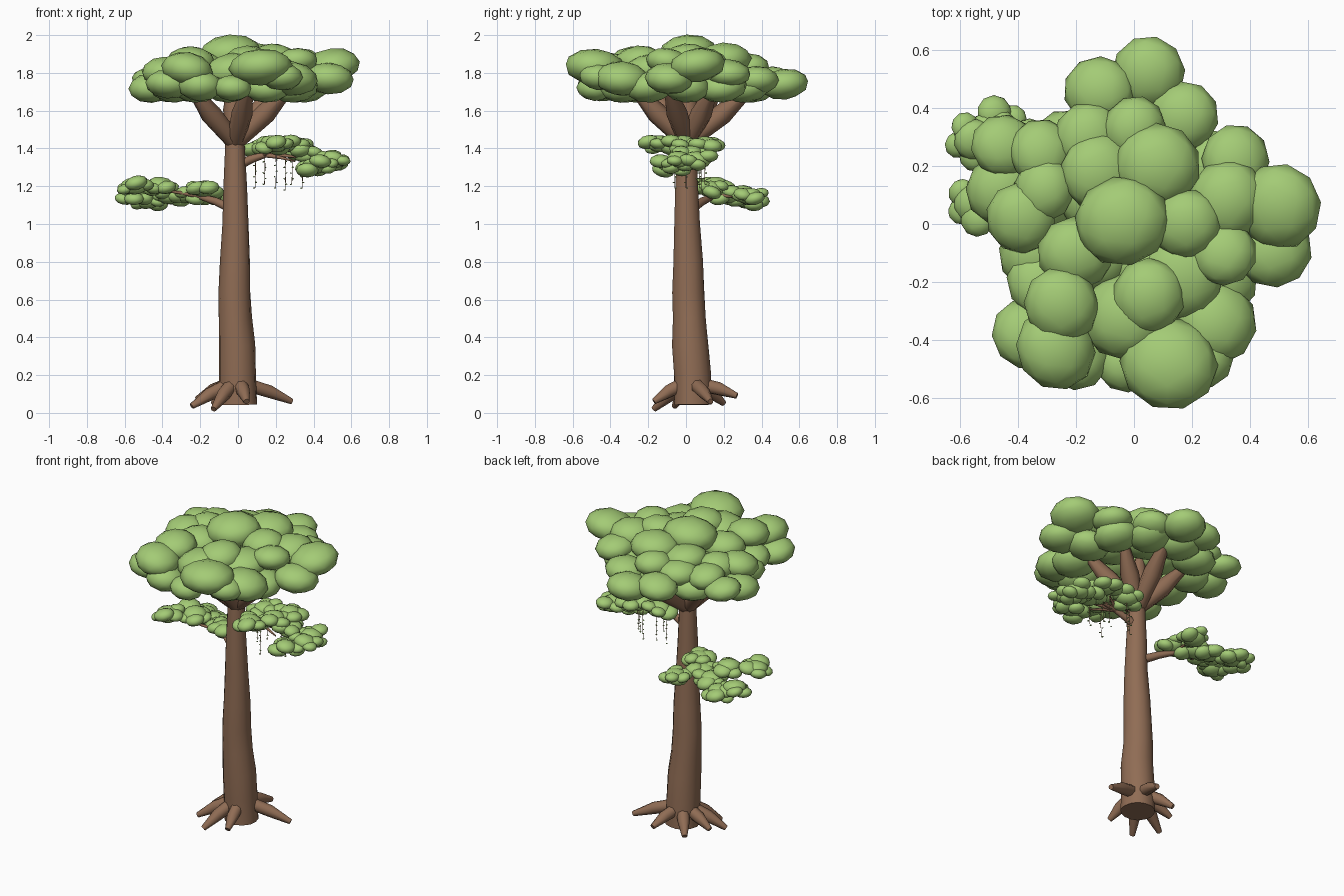
import bpy
import bmesh
import math
import random
from mathutils import Vector, Matrix, Euler

random.seed(7)
default_cube = bpy.data.objects.get("Cube")
if default_cube:
    bpy.data.objects.remove(default_cube, do_unlink=True)


def make_material(name, colour):
    material = bpy.data.materials.new(name)
    material.use_nodes = True
    material.diffuse_color = (*colour, 1)
    shader = material.node_tree.nodes["Principled BSDF"]
    shader.inputs["Base Color"].default_value = (*colour, 1)
    shader.inputs["Roughness"].default_value = 0.9
    return material


BARK = make_material("bark brown", (0.28, 0.152, 0.09))
LEAF = make_material("leaf green", (0.37, 0.6, 0.18))


def finish(name, bm, material, sharp_angle=50):
    """Turn a bmesh into a smooth shaded object that keeps its sharp rims."""
    bmesh.ops.recalc_face_normals(bm, faces=bm.faces)
    mesh = bpy.data.meshes.new(name)
    bm.to_mesh(mesh)
    bm.free()
    mesh.materials.append(material)
    obj = bpy.data.objects.new(name, mesh)
    bpy.context.collection.objects.link(obj)
    bpy.ops.object.select_all(action="DESELECT")
    obj.select_set(True)
    bpy.context.view_layer.objects.active = obj
    bpy.ops.object.shade_smooth_by_angle(angle=math.radians(sharp_angle))
    return obj


def add_tube(bm, points, radii, sides=10, wobble=0.0):
    """Sweep a capped, tapering tube through the points."""
    points = [Vector(point) for point in points]
    rings = []
    for index, (point, radius) in enumerate(zip(points, radii)):
        before = points[max(index - 1, 0)]
        after = points[min(index + 1, len(points) - 1)]
        turn = Vector((0, 0, 1)).rotation_difference(after - before)
        ring = []
        for side in range(sides):
            angle = math.tau * side / sides
            reach = radius * (1 + random.uniform(-wobble, wobble))
            offset = Vector((math.cos(angle), math.sin(angle), 0)) * reach
            ring.append(bm.verts.new(point + turn @ offset))
        rings.append(ring)
    for lower, upper in zip(rings, rings[1:]):
        for side in range(sides):
            following = (side + 1) % sides
            bm.faces.new((lower[side], lower[following], upper[following], upper[side]))
    bm.faces.new(rings[0][::-1])
    bm.faces.new(rings[-1])


def add_puff(bm, centre, radius, flatness=0.64, tilt=0.14):
    """Add one flattened, slightly tilted ball of leaves."""
    turn = Euler((random.uniform(-tilt, tilt), random.uniform(-tilt, tilt),
                  random.uniform(0, math.tau))).to_matrix().to_4x4()
    scale = Matrix.Diagonal((radius * 1.04, radius * random.uniform(0.96, 1.04),
                             radius * flatness, 1))
    bmesh.ops.create_icosphere(bm, subdivisions=2, radius=1,
                               matrix=Matrix.Translation(centre) @ turn @ scale)


def bent_limb(bm, start, end, radii, lift):
    """Add a limb with a gentle bend between two points."""
    start, end = Vector(start), Vector(end)
    middle = start.lerp(end, 0.5) + Vector((0, 0, lift))
    add_tube(bm, (start, middle, end), radii, sides=8)


# Trunk: uneven column leaning slightly, with a tilted foot
bm = bmesh.new()
add_tube(bm,
         [(0, 0.035, 0.043), (-0.003, 0.033, 0.2), (-0.005, 0.022, 0.36), (-0.015, 0.018, 0.5),
          (-0.018, 0.012, 0.64), (-0.015, 0.01, 0.8), (-0.012, 0.005, 1),
          (-0.016, 0.004, 1.2), (-0.016, 0.004, 1.46)],
         [0.102, 0.1, 0.098, 0.088, 0.085, 0.08, 0.069, 0.062, 0.049], sides=14, wobble=0.03)
finish("trunk", bm, BARK)

# Roots: tapering spurs that splay from the foot of the trunk
root_tips = [(-0.245, -0.06, 0.035), (-0.13, -0.17, 0.02), (0.045, -0.17, 0.06),
             (0.285, 0.13, 0.06), (0.05, 0.27, 0.09), (-0.13, 0.2, 0.05), (-0.22, 0.07, 0.07)]
bm = bmesh.new()
for tip in root_tips:
    outward = Vector((tip[0], tip[1], 0)).normalized()
    hub = Vector((0, 0.03, 0.15)) + outward * 0.05
    bent_limb(bm, hub, tip, (0.038, 0.036, 0.016), 0.008)
finish("roots", bm, BARK)

# Crown limbs: thick forks fanning out of the trunk top
limb_tips = [(-0.27, -0.2, 1.75), (0.06, -0.31, 1.76), (0.31, -0.1, 1.76), (0.22, 0.16, 1.76),
             (0.05, 0.38, 1.75), (-0.27, 0.18, 1.75), (-0.03, 0.02, 1.8)]
bm = bmesh.new()
for tip in limb_tips:
    bent_limb(bm, (-0.016, 0.004, 1.43), tip, (0.044, 0.056, 0.02), -0.008)
finish("crown_limbs", bm, BARK)

# Crown: overlapping leaf puffs, each with centre and radius
crown_puffs = [
    (-.04, .01, 1.905, .16), (.18, 0, 1.88, .12), (.08, .2, 1.87, .145), (0, .33, 1.83, .11),
    (.05, .52, 1.74, .125), (-.12, .46, 1.76, .12), (.17, .37, 1.76, .12), (.35, .22, 1.8, .12),
    (.5, .06, 1.84, .145), (.48, -.09, 1.77, .13), (.31, -.1, 1.86, .11), (.28, -.34, 1.77, .14),
    (.12, -.48, 1.83, .165), (.23, -.46, 1.78, .11), (.05, -.25, 1.86, .13), (-.03, -.32, 1.81, .15),
    (-.25, -.28, 1.86, .13), (-.27, -.43, 1.82, .14), (-.2, -.45, 1.73, .12),
    (-.37, -.38, 1.74, .12), (-.32, -.2, 1.75, .12), (-.2, -.1, 1.83, .13),
    (-.39, .02, 1.81, .12), (-.31, .12, 1.82, .11), (-.46, .12, 1.72, .12),
    (-.45, .27, 1.76, .11), (-.32, .25, 1.8, .11), (-.16, .3, 1.8, .12),
    (-.12, .18, 1.84, .13), (.32, .08, 1.84, .14), (.16, -.18, 1.81, .15), (-.03, -.48, 1.72, .1)]
bm = bmesh.new()
for x, y, z, radius in crown_puffs:
    # The largest puffs are the flattest
    add_puff(bm, (x, y, z), radius, 0.76 - radius + random.uniform(-0.04, 0.04))
# Underside rings that close the crown around the limbs
for count, reach, height in ((5, 0.17, 1.77), (11, 0.35, 1.725)):
    for index in range(count):
        angle = math.tau * index / count
        add_puff(bm, (reach * math.cos(angle), reach * math.sin(angle), height), 0.13)
finish("crown_leaves", bm, LEAF, 80)


def side_bough(name, base, fork, clumps, spread):
    """Build one low bough with short twigs running into dense leaf clumps."""
    wood, leaves = bmesh.new(), bmesh.new()
    bent_limb(wood, base, fork, (0.027, 0.022, 0.016), 0.006)
    for clump in clumps:
        inner = Vector(fork).lerp(Vector(clump), 0.6)
        bent_limb(wood, fork, inner, (0.013, 0.009, 0.004), 0.004)
        add_puff(leaves, clump, 0.07, 0.64, 0.25)
        start = random.uniform(0, math.tau)
        for index in range(5):
            angle = start + math.tau * index / 5
            offset = Vector((math.cos(angle) * spread, math.sin(angle) * spread,
                             random.uniform(-0.028, 0.024)))
            add_puff(leaves, Vector(clump) + offset, random.uniform(0.042, 0.06), 0.64, 0.3)
    finish(name + "_wood", wood, BARK)
    finish(name + "_leaves", leaves, LEAF, 80)


# Low boughs on both sides of the trunk
side_bough("right_bough", (-0.03, 0.03, 1.08), (-0.2, 0.14, 1.145),
           [(-0.55, 0.29, 1.16), (-0.55, 0.07, 1.2), (-0.41, 0.15, 1.205), (-0.47, 0.33, 1.125),
            (-0.36, 0.25, 1.15), (-0.27, 0.21, 1.155), (-0.17, 0.34, 1.145), (-0.18, 0.13, 1.185)],
           0.055)
side_bough("left_bough", (0, 0.01, 1.31), (0.14, 0, 1.365),
           [(0.13, 0.09, 1.41), (0.19, -0.14, 1.425), (0.3, 0.1, 1.42), (0.27, -0.02, 1.425),
            (0.36, 0.02, 1.37), (0.48, 0.06, 1.34), (0.5, -0.03, 1.34), (0.41, -0.08, 1.31)], 0.06)

# Hanging vines: thin stems with tiny leaves in pairs
stems, vine_leaves = bmesh.new(), bmesh.new()
vines = [(0.09, 0.07, 1.19), (0.14, 0.1, 1.21), (0.2, -0.06, 1.19),
         (0.25, 0.08, 1.18), (0.285, 0.06, 1.21), (0.34, 0, 1.19)]
for x, y, bottom in vines:
    top = 1.39
    add_tube(stems, ((x, y, bottom), (x + 0.003, y, (bottom + top) / 2), (x, y, top)),
             (0.0015, 0.002, 0.002), sides=4)
    for step in range(6):
        height = bottom + 0.03 * step
        side = 0.005 if step % 2 else -0.005
        add_puff(vine_leaves, (x + side, y - side, height), 0.006, 0.5, 0.5)
finish("vine_stems", stems, BARK)
finish("vine_leaves", vine_leaves, LEAF, 80)
